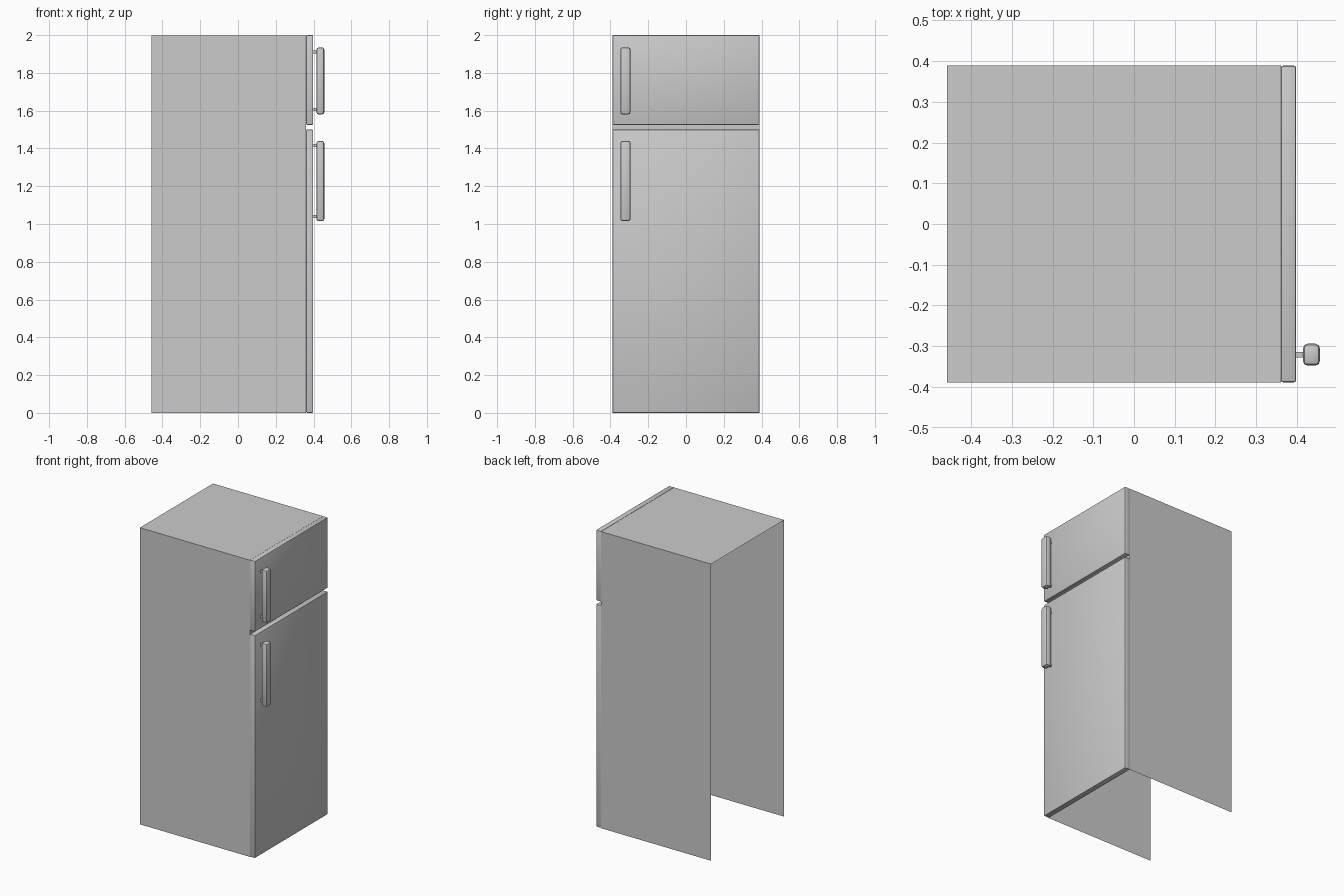
import bpy, bmesh
from mathutils import Vector

if "Cube" in bpy.data.objects:
    bpy.data.objects.remove(bpy.data.objects["Cube"])


def box(name, lo, hi, bevel=0.0, segments=2, open_dirs=()):
    """Box between two corners; open_dirs lists outward directions left open."""
    lo, hi = Vector(lo), Vector(hi)
    bm = bmesh.new()
    bmesh.ops.create_cube(bm, size=1)
    for v in bm.verts:
        v.co = (lo + hi) / 2 + v.co * (hi - lo)
    bm.normal_update()
    gone = [f for f in bm.faces
            if any(f.normal.dot(Vector(d)) > 0.9 for d in open_dirs)]
    if gone:
        bmesh.ops.delete(bm, geom=gone, context='FACES')
    if bevel:
        bmesh.ops.bevel(bm, geom=bm.edges[:], offset=bevel, segments=segments,
                        profile=0.5, affect='EDGES')
    mesh = bpy.data.meshes.new(name)
    bm.to_mesh(mesh)
    bm.free()
    ob = bpy.data.objects.new(name, mesh)
    bpy.context.collection.objects.link(ob)
    if bevel:
        bpy.ops.object.select_all(action='DESELECT')
        ob.select_set(True)
        bpy.context.view_layer.objects.active = ob
        bpy.ops.object.shade_smooth_by_angle()
    return ob


# Cabinet shell, open at the back and underneath
box("cabinet", (-0.459, -0.389, 0), (0.361, 0.389, 1.998),
    open_dirs=[(-1, 0, 0), (0, 0, -1)])

# Doors with their handles: door z range, handle z range
for part, door_z, grip_z in (("freezer", (1.525, 2.0), (1.58, 1.935)),
                             ("fridge", (0.0, 1.5), (1.015, 1.44))):
    box(part + "_door", (0.361, -0.389, door_z[0]), (0.398, 0.389, door_z[1]),
        bevel=0.005)
    box(part + "_handle", (0.415, -0.348, grip_z[0]), (0.457, -0.294, grip_z[1]),
        bevel=0.012)
    # Stand-off posts between door and handle
    for end, z in (("lower", grip_z[0] + 0.025), ("upper", grip_z[1] - 0.025)):
        box(f"{part}_handle_post_{end}", (0.395, -0.328, z - 0.008),
            (0.42, -0.314, z + 0.008))
